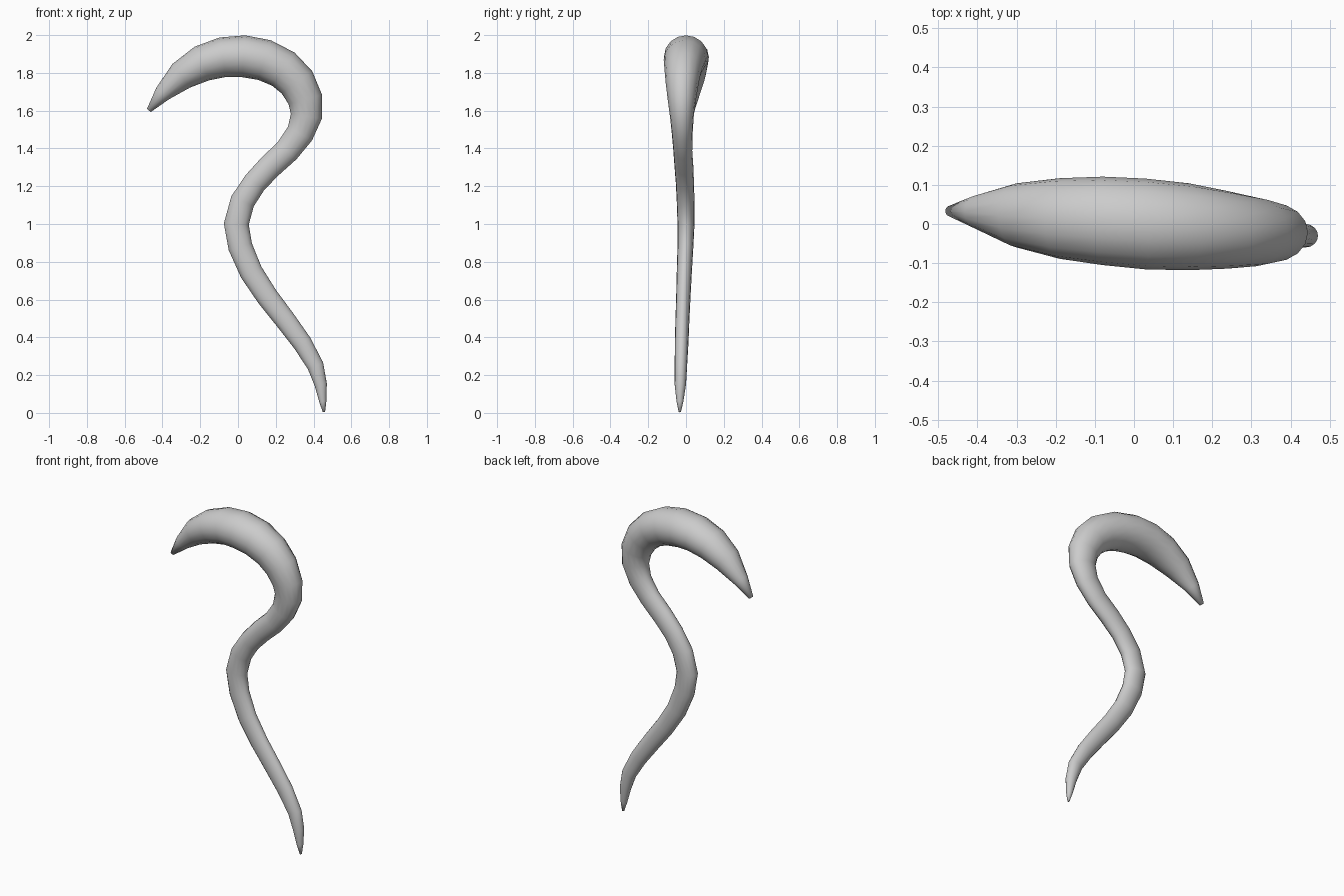
import bpy, bmesh, math
from mathutils import Vector

# Centre line x, z, y, then half-width in the curve plane and half-depth along y
SECTIONS = [
    (-.472, 1.601, .033, .013, .013), (-.40, 1.69, .031, .045, .043),
    (-.30, 1.785, .022, .078, .082), (-.19, 1.85, .014, .097, .103),
    (-.08, 1.883, .008, .106, .113), (.03, 1.888, 0, .111, .116),
    (.14, 1.868, -.007, .110, .111), (.24, 1.82, -.015, .106, .099),
    (.312, 1.75, -.02, .100, .088), (.356, 1.66, -.022, .092, .075),
    (.362, 1.57, -.022, .083, .063), (.328, 1.478, -.02, .073, .055),
    (.26, 1.388, -.017, .067, .05), (.17, 1.305, -.011, .065, .05),
    (.09, 1.22, -.006, .063, .048), (.024, 1.12, -.002, .065, .047),
    (-.009, 1.0, 0, .066, .045), (.012, .88, -.003, .064, .042),
    (.07, .745, -.009, .061, .04), (.155, .615, -.014, .058, .038),
    (.25, .492, -.019, .055, .037), (.34, .37, -.023, .051, .036),
    (.41, .25, -.027, .044, .033), (.438, .15, -.03, .033, .03),
    (.449, .06, -.032, .019, .018), (.455, .004, -.033, .006, .006),
]
SIDES = 16


def loft(name, sections):
    bm = bmesh.new()
    pts = [Vector((x, y, z)) for x, z, y, _, _ in sections]
    rings = []
    for i, p in enumerate(pts):
        t = pts[min(i + 1, len(pts) - 1)] - pts[max(i - 1, 0)]
        across = Vector((-t.z, 0, t.x)).normalized()
        rw, rd = sections[i][3:]
        ring = []
        for k in range(SIDES):
            a = 2 * math.pi * k / SIDES
            ring.append(bm.verts.new(p + across * rw * math.cos(a)
                                     + Vector((0, rd * math.sin(a), 0))))
        rings.append(ring)
    for r0, r1 in zip(rings, rings[1:]):
        for k in range(SIDES):
            n = (k + 1) % SIDES
            bm.faces.new((r0[k], r0[n], r1[n], r1[k]))
    bm.faces.new(rings[0])
    bm.faces.new(rings[-1])
    bmesh.ops.recalc_face_normals(bm, faces=bm.faces)
    for f in bm.faces:
        f.smooth = True
    mesh = bpy.data.meshes.new(name)
    bm.to_mesh(mesh)
    bm.free()
    obj = bpy.data.objects.new(name, mesh)
    bpy.context.collection.objects.link(obj)
    return obj


# Tapered S-curved horn with a thick hooked top
loft("curved_horn", SECTIONS)
